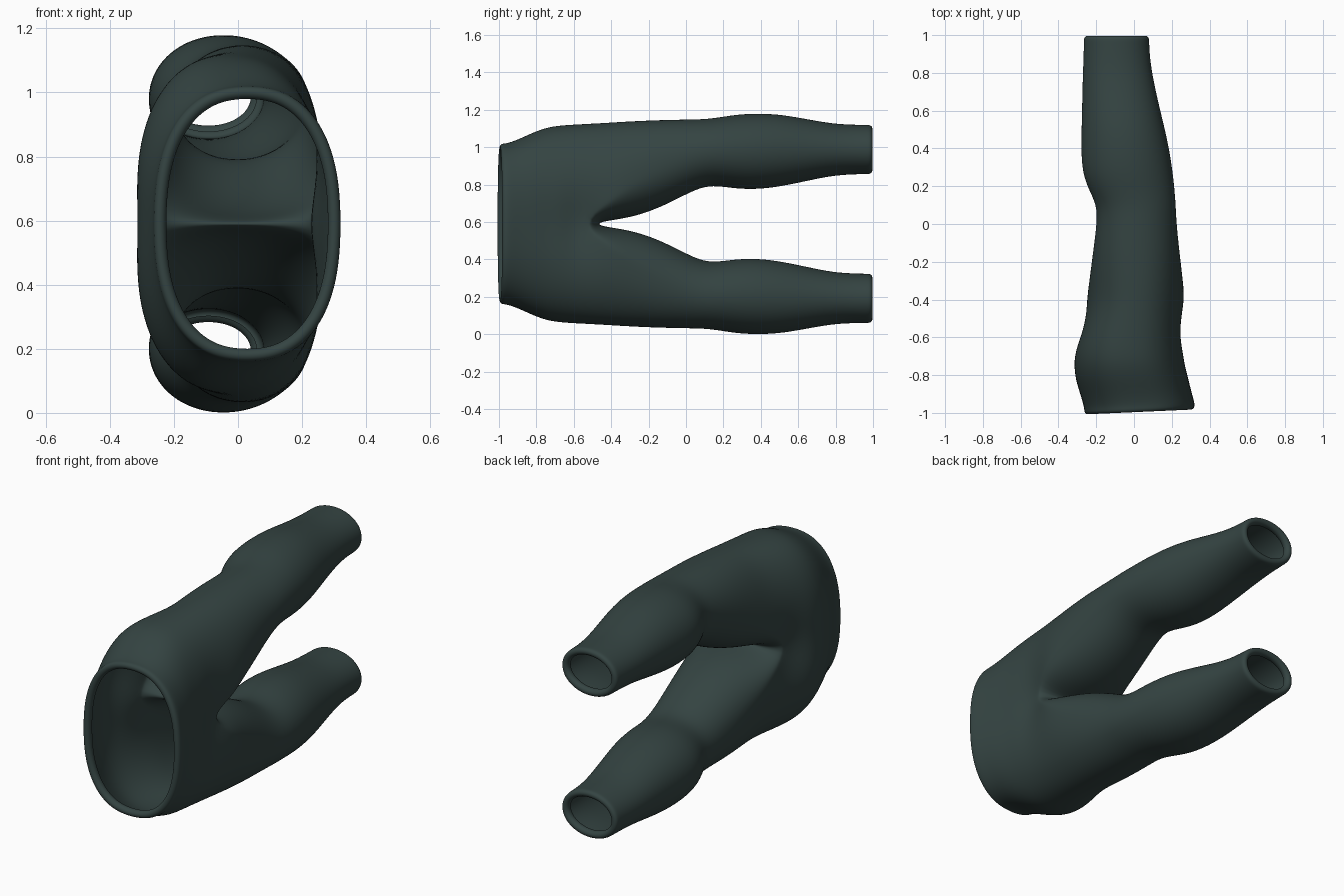
import bpy, bmesh
from math import sin, cos, pi

if "Cube" in bpy.data.objects:
    bpy.data.objects.remove(bpy.data.objects["Cube"])

MID = 0.59      # mirror plane height between the two legs
N = 32          # points per leg ring; the first half plus one is the outer arc
H = N // 2

# hips: y, back x, front x, outer z, pinch at the centre line
HIPS = [(-0.96, -0.265, 0.322, 1.022, 0.0), (-0.90, -0.285, 0.308, 1.042, 0.01),
        (-0.82, -0.318, 0.295, 1.08, 0.03), (-0.74, -0.335, 0.283, 1.11, 0.06),
        (-0.66, -0.332, 0.28, 1.12, 0.11), (-0.57, -0.307, 0.277, 1.125, 0.23)]
# leg: y, back x, front x, inner z, outer z
LEG = [(-0.43, -0.255, 0.272, 0.606, 1.132), (-0.3, -0.237, 0.26, 0.622, 1.14),
       (-0.15, -0.218, 0.242, 0.67, 1.146), (0.0, -0.198, 0.226, 0.748, 1.149),
       (0.1, -0.197, 0.222, 0.793, 1.15), (0.19, -0.245, 0.215, 0.79, 1.162),
       (0.28, -0.275, 0.205, 0.776, 1.177), (0.4, -0.281, 0.187, 0.775, 1.182),
       (0.52, -0.278, 0.16, 0.792, 1.174), (0.65, -0.275, 0.128, 0.82, 1.15),
       (0.78, -0.272, 0.1, 0.847, 1.127), (0.88, -0.268, 0.085, 0.854, 1.121),
       (0.96, -0.266, 0.081, 0.856, 1.12)]
# rolled hem: inset, distance past the last station
HEM = [(0.0, 0.022), (0.008, 0.034), (0.022, 0.038), (0.036, 0.03),
       (0.042, 0.014), (0.036, -0.005), (0.02, -0.014)]


def point(t, x0, x1, zs, zr, pinch, e):
    """Point on a squashed arc, pinched towards the centre line."""
    c, s = cos(t), abs(sin(t))
    x = abs(c) ** e * (1 if c > 0 else -1) * (1 - pinch * (1 - s) ** 3)
    return (x0 + x1) / 2 + x * (x1 - x0) / 2, zs + zr * s ** e


def hip_arc(bm, y, x0, x1, zo, pinch):
    verts = []
    for i in range(H + 1):
        x, z = point(pi * i / H, x0, x1, MID, zo - MID, pinch, 0.84)
        tilt = 0.045 * x * min(1, max(0, (-y - 0.7) / 0.28))
        verts.append(bm.verts.new((x, y + tilt, z)))
    return verts


def leg_ring(bm, y, x0, x1, zi, zo):
    zs = (zi + zo) / 2 - (0.85 * y * y if y < 0 else 0)
    e = 0.92 if y < 0 else 0.98
    verts = []
    for i in range(N):
        zr = zo - zs if i <= H else zi - zs
        x, z = point(2 * pi * i / N, x0, x1, zs, zr, 0, e)
        verts.append(bm.verts.new((x, y, z)))
    return verts


def bridge(bm, a, b, closed):
    n = len(a)
    for i in range(n if closed else n - 1):
        j = (i + 1) % n
        bm.faces.new((a[i], a[j], b[j], b[i]))


bm = bmesh.new()

# waistband roll and hips (open arcs that meet their mirror image)
y, x0, x1, zo, _ = HIPS[0]
arcs = [hip_arc(bm, y - dy, x0 + d, x1 - d, zo - d, 0) for d, dy in reversed(HEM)]
arcs += [hip_arc(bm, *h) for h in HIPS]
for a, b in zip(arcs, arcs[1:]):
    bridge(bm, a, b, False)

# crotch seam closes the last hip arc into a ring
last = arcs[-1]
seam = []
for i in range(H + 1, N):
    t = 2 * pi * i / N
    k = last[0].co.lerp(last[H].co, (1 - cos(t)) / 2)
    seam.append(bm.verts.new((k.x, k.y + 0.09 * abs(sin(t)), MID)))

# leg and rolled cuff
rings = [last + seam] + [leg_ring(bm, *s) for s in LEG]
y, x0, x1, zi, zo = LEG[-1]
rings += [leg_ring(bm, y + dy, x0 + d, x1 - d, zi + d, zo - d) for d, dy in HEM]
for a, b in zip(rings, rings[1:]):
    bridge(bm, a, b, True)

bmesh.ops.recalc_face_normals(bm, faces=bm.faces)
mesh = bpy.data.meshes.new("leggings")
bm.to_mesh(mesh)
bm.free()
mesh.shade_smooth()
leggings = bpy.data.objects.new("leggings", mesh)
bpy.context.collection.objects.link(leggings)

# mirror across the mid plane to make the second leg
centre = bpy.data.objects.new("mirror_centre", None)
centre.location = (0, 0, MID)
centre.hide_render = True
bpy.context.collection.objects.link(centre)
mir = leggings.modifiers.new("mirror", 'MIRROR')
mir.use_axis = (False, False, True)
mir.mirror_object = centre
mir.merge_threshold = 0.002
sub = leggings.modifiers.new("smooth", 'SUBSURF')
sub.levels = sub.render_levels = 2

# dark green cloth
cloth = bpy.data.materials.new("cloth")
cloth.diffuse_color = (0.035, 0.058, 0.055, 1)
cloth.use_nodes = True
cloth.node_tree.nodes["Principled BSDF"].inputs["Base Color"].default_value = cloth.diffuse_color
mesh.materials.append(cloth)
